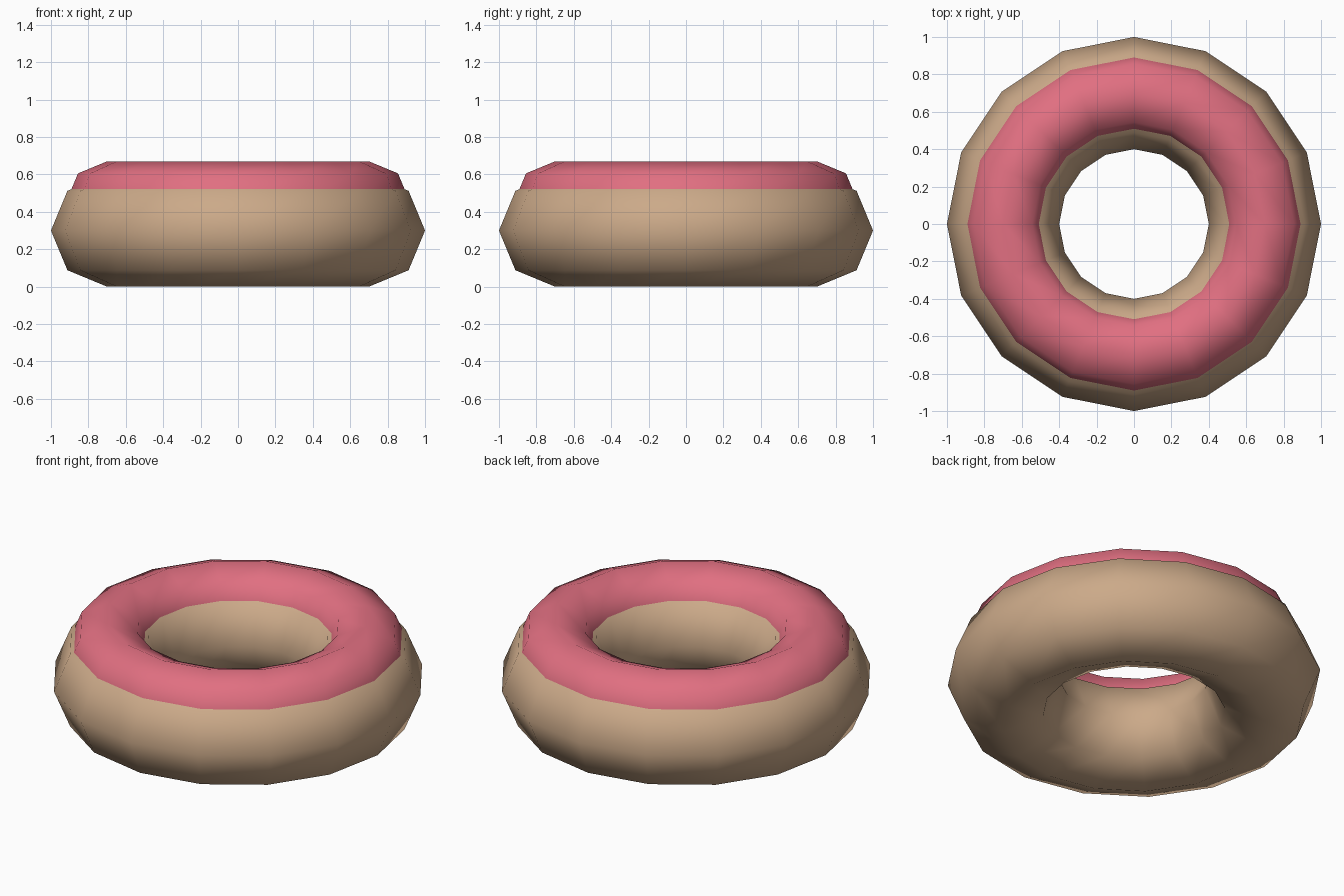
import bpy

cube = bpy.data.objects.get("Cube")
if cube:
    bpy.data.objects.remove(cube, do_unlink=True)


def make_material(name, rgb):
    mat = bpy.data.materials.new(name)
    mat.use_nodes = True
    colour = (*rgb, 1.0)
    mat.diffuse_color = colour
    mat.node_tree.nodes["Principled BSDF"].inputs["Base Color"].default_value = colour
    return mat


def make_ring(name, tube_radius, height, mat):
    bpy.ops.mesh.primitive_torus_add(
        major_segments=16, minor_segments=8,
        major_radius=0.7, minor_radius=tube_radius,
        location=(0, 0, height))
    ring = bpy.context.object
    ring.name = name
    ring.data.materials.append(mat)
    bpy.ops.object.shade_smooth()
    return ring


# Baked ring body
make_ring("dough", 0.3, 0.3, make_material("baked tan", (0.6, 0.4, 0.25)))

# Thinner ring sunk into the dough, so only its top shows
make_ring("icing", 0.22, 0.45, make_material("pink icing", (0.75, 0.16, 0.22)))
